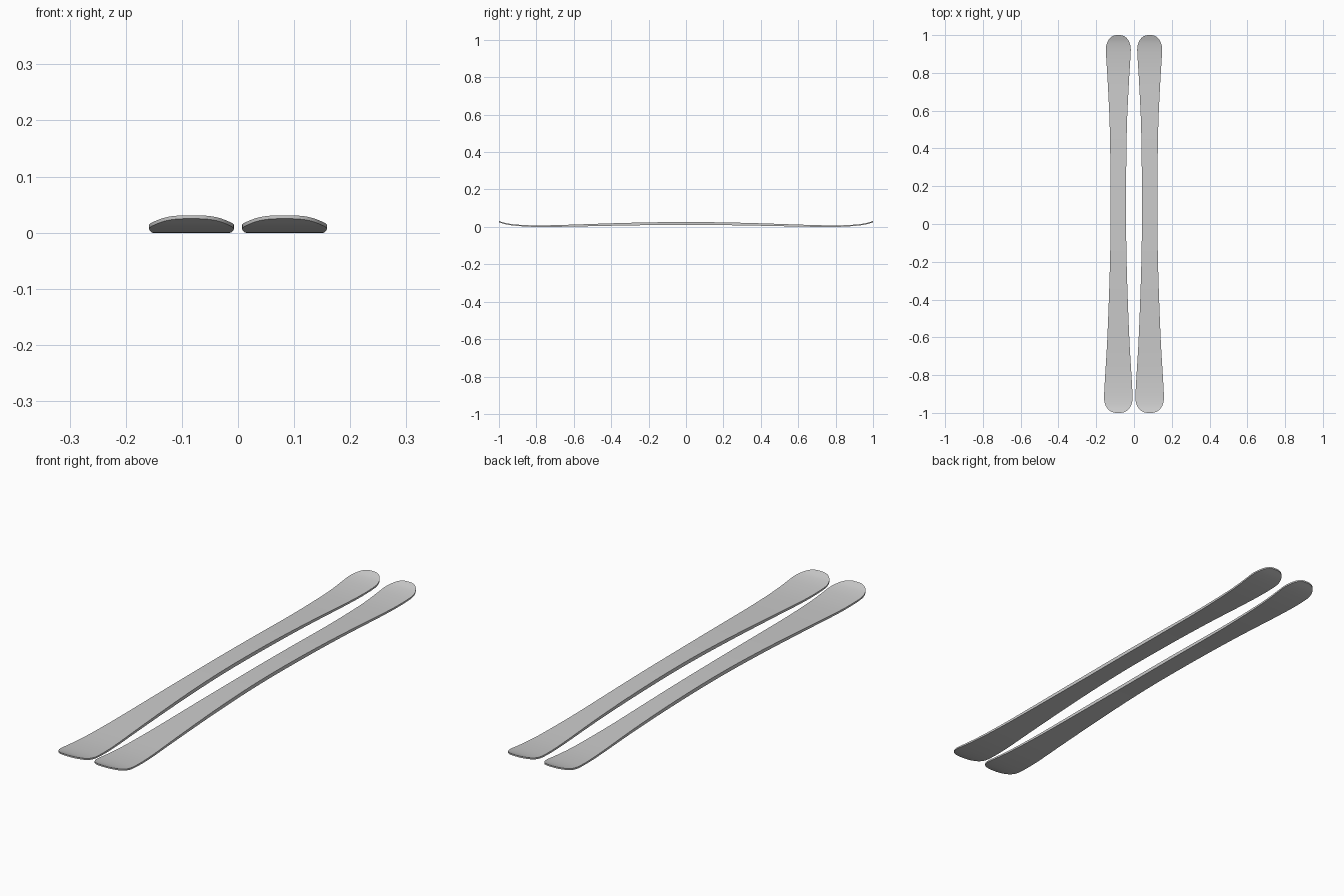
import bpy, bmesh, math

if "Cube" in bpy.data.objects:
    bpy.data.objects.remove(bpy.data.objects["Cube"], do_unlink=True)

grey = bpy.data.materials.new("plain_grey")
grey.use_nodes = True
COLOR = (0.6, 0.6, 0.6, 1)
grey.diffuse_color = COLOR
grey.node_tree.nodes["Principled BSDF"].inputs["Base Color"].default_value = COLOR

# Control stations along the length: (position, value)
WIDTH = [(-1, .076), (-.9, .075), (-.6, .058), (-.2, .044), (.1, .041),
         (.5, .045), (.75, .056), (.92, .066), (1, .066)]
BASE = [(-1, .025), (-.96, .013), (-.9, .005), (-.8, 0), (-.65, .001), (-.3, .008),
        (0, .011), (.3, .008), (.65, .001), (.8, 0), (.9, .005), (.96, .013), (1, .025)]
THICK = [(-1, .006), (-.8, .008), (-.3, .014), (0, .015), (.3, .014), (.8, .008), (1, .006)]


def smooth_value(table, y):
    """Hermite interpolation through the control stations."""
    def slope(i):
        a, b = table[max(i - 1, 0)], table[min(i + 1, len(table) - 1)]
        return (b[1] - a[1]) / (b[0] - a[0])
    i = 0
    while i < len(table) - 2 and y > table[i + 1][0]:
        i += 1
    (y0, v0), (y1, v1) = table[i], table[i + 1]
    h = y1 - y0
    t = (y - y0) / h
    s = t * t * (3 - 2 * t)
    return (v0 + (v1 - v0) * s + slope(i) * h * t * (1 - t) ** 2
            - slope(i + 1) * h * t * t * (1 - t))


def half_width(y):
    """Sidecut width, closed by a rounded tip and tail."""
    end = 0.085
    u = max(0, (abs(y) - 1 + end) / end)
    return smooth_value(WIDTH, y) * max(1 - u ** 2.3, 0) ** (1 / 2.3) + 0.004 * u ** 8


def make_ski(name, x):
    bm = bmesh.new()
    rings = []
    steps = 120
    for k in range(steps + 1):
        # Cosine spacing packs the stations into the rounded ends
        y = -math.cos(math.pi * k / steps)
        w, z = half_width(y), smooth_value(BASE, y)
        top = z + smooth_value(THICK, y)
        rings.append([bm.verts.new(p) for p in
                      ((x - w, y, z), (x + w, y, z), (x + w, y, top), (x - w, y, top))])
    for a, b in zip(rings, rings[1:]):
        for j in range(4):
            n = (j + 1) % 4
            bm.faces.new((a[j], a[n], b[n], b[j]))
    bm.faces.new(rings[0])
    bm.faces.new(rings[-1])
    bmesh.ops.recalc_face_normals(bm, faces=bm.faces)
    mesh = bpy.data.meshes.new(name)
    bm.to_mesh(mesh)
    bm.free()
    mesh.materials.append(grey)
    ski = bpy.data.objects.new(name, mesh)
    bpy.context.collection.objects.link(ski)
    bpy.ops.object.select_all(action="DESELECT")
    ski.select_set(True)
    bpy.context.view_layer.objects.active = ski
    bpy.ops.object.shade_smooth_by_angle(angle=math.radians(35))


make_ski("left_ski", 0.083)
make_ski("right_ski", -0.083)
